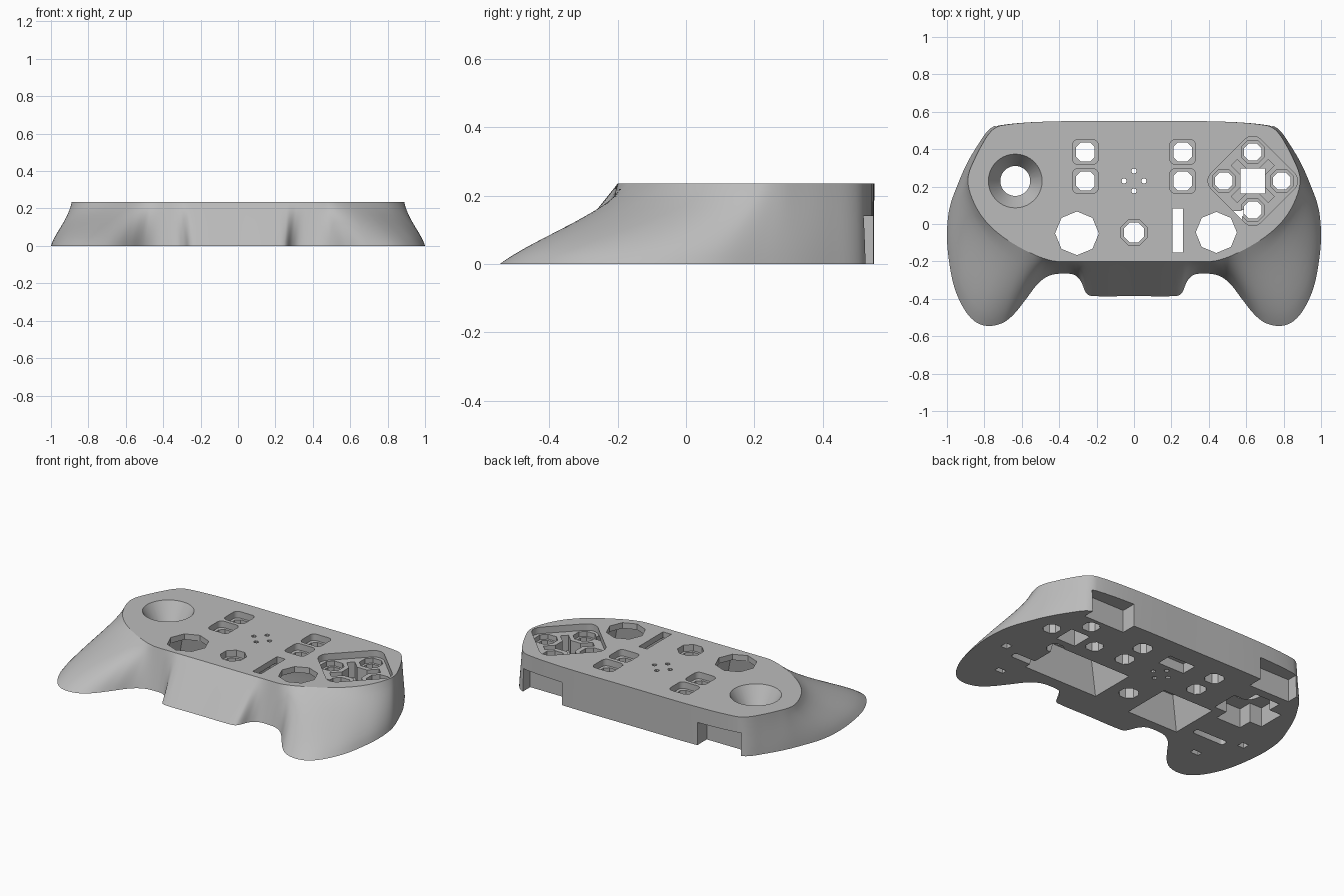
import bpy, bmesh, math
from mathutils import Vector

if "Cube" in bpy.data.objects:
    bpy.data.objects.remove(bpy.data.objects["Cube"])

H = 0.235          # shell height
STEPS, LAYERS = 5, 10

grey = bpy.data.materials.new("shell grey")
grey.use_nodes = True
color = (0.5, 0.5, 0.5, 1)
grey.diffuse_color = color
grey.node_tree.nodes["Principled BSDF"].inputs["Base Color"].default_value = color


def make_object(name, bm):
    bmesh.ops.recalc_face_normals(bm, faces=bm.faces)
    mesh = bpy.data.meshes.new(name)
    bm.to_mesh(mesh)
    bm.free()
    mesh.materials.append(grey)
    obj = bpy.data.objects.new(name, mesh)
    bpy.context.collection.objects.link(obj)
    return obj


def loft(name, rings):
    """Closed solid through equal-length rings of 3D points."""
    bm = bmesh.new()
    loops = [[bm.verts.new(p) for p in ring] for ring in rings]
    n = len(loops[0])
    for a, b in zip(loops, loops[1:]):
        for i in range(n):
            j = (i + 1) % n
            bm.faces.new((a[i], a[j], b[j], b[i]))
    bm.faces.new(loops[0])
    bm.faces.new(loops[-1])
    return make_object(name, bm)


# Half outline, front centre to back centre: base x, base y, top x, top y
half = (
    (0, -.385, 0, -.2), (.225, -.385, .22, -.2), (.255, -.37, .27, -.2),
    (.285, -.305, .31, -.2), (.32, -.272, .35, -.2), (.38, -.265, .39, -.2),
    (.45, -.275, .43, -.198), (.51, -.315, .47, -.188), (.58, -.405, .51, -.174),
    (.645, -.485, .55, -.156), (.705, -.53, .585, -.139), (.78, -.545, .625, -.117),
    (.845, -.525, .665, -.093), (.905, -.46, .71, -.062), (.96, -.34, .765, -.015),
    (.99, -.19, .82, .05), (1, -.05, .865, .135), (.985, .09, .888, .22),
    (.935, .23, .882, .275), (.89, .33, .86, .33), (.83, .43, .818, .415),
    (.775, .505, .765, .495), (.72, .53, .71, .527),
    (.45, .548, .45, .548), (0, .55, 0, .55))


def smooth_path(pts):
    last = len(pts) - 1
    tans = [(pts[min(i + 1, last)] - pts[max(i - 1, 0)]).normalized()
            for i in range(last + 1)]
    path = []
    for i in range(last):
        a, b = pts[i], pts[i + 1]
        d = (b - a).length
        for k in range(STEPS):
            t = k / STEPS
            s = t * t * (3 - 2 * t)
            path.append(a * (1 - s) + b * s + tans[i] * d * t * (1 - t) ** 2
                        - tans[i + 1] * d * t * t * (1 - t))
    return path + [pts[-1]]


def closed_outline(pts):
    side = smooth_path([Vector(p) for p in pts])
    return side + [Vector((-p.x, p.y)) for p in side[-2:0:-1]]


# Main shell: the flanks get a gentle S profile, the front stays straight
base = closed_outline([p[:2] for p in half])
top = closed_outline([p[2:] for p in half])
rings = []
for k in range(LAYERS + 1):
    t = k / LAYERS
    ease = t * t * (3 - 2 * t)
    ring = []
    for b, p in zip(base, top):
        w = 0.5 * min(1, max(0, (abs(b.x) - .6) / .35))
        q = b.lerp(p, t + (ease - t) * w)
        ring.append((q.x, q.y, H * t))
    rings.append(ring)
shell = loft("controller_shell", rings)


def polygon(n, r, turn=0):
    return [(r * math.cos(math.tau * i / n + turn), r * math.sin(math.tau * i / n + turn))
            for i in range(n)]


def rounded(hx, hy, r, seg=4, turn=0):
    """Rounded rectangle, turned about its centre."""
    pts = []
    for q, (sx, sy) in enumerate(((1, 1), (-1, 1), (-1, -1), (1, -1))):
        for i in range(seg + 1):
            a = math.pi / 2 * (q + i / seg)
            x = sx * (hx - r) + r * math.cos(a)
            y = sy * (hy - r) + r * math.sin(a)
            pts.append((x * math.cos(turn) - y * math.sin(turn),
                        x * math.sin(turn) + y * math.cos(turn)))
    return pts


def box(hx, hy, turn=0):
    c, s = math.cos(turn), math.sin(turn)
    return [(x * c - y * s, x * s + y * c)
            for x, y in ((hx, hy), (-hx, hy), (-hx, -hy), (hx, -hy))]


def cut(center, low, z0, z1, high=None):
    """Subtract a prism or tapered prism from the shell."""
    cx, cy = center
    cutter = loft("cutter", [[(x + cx, y + cy, z) for x, y in ring]
                             for ring, z in ((low, z0), (high or low, z1))])
    cutter.hide_render = True
    mod = shell.modifiers.new("cut", 'BOOLEAN')
    mod.operation, mod.solver, mod.object = 'DIFFERENCE', 'EXACT', cutter
    bpy.context.view_layer.objects.active = shell
    bpy.ops.object.modifier_apply(modifier=mod.name)
    bpy.data.objects.remove(cutter)


LOW, HIGH = -0.1, 0.4
quarter = math.pi / 4

# Diamond recess around the four face buttons
pad = (.635, .23)
cut(pad, rounded(.187, .187, .06, 5, quarter), .195, HIGH)

# Face button holes with a shallow seat
for i in range(4):
    x = pad[0] + .155 * round(math.cos(i * math.pi / 2))
    y = pad[1] + .155 * round(math.sin(i * math.pi / 2))
    cut((x, y), rounded(.06, .06, .032, 1), .165, HIGH)
    cut((x, y), rounded(.046, .046, .024, 1), LOW, HIGH)

# Diagonal slots and square opening between the face buttons
for turn in (quarter, -quarter):
    cut(pad, box(.14, .023, turn), .1, HIGH)
cut(pad, box(.066, .066), LOW, HIGH)

# Small button holes
for x in (-.26, .26):
    for y in (.23, .385):
        cut((x, y), rounded(.068, .066, .028), .195, HIGH)
        cut((x, y), rounded(.05, .05, .024, 1), LOW, HIGH)
cut((0, -.045), polygon(8, .075, quarter / 2), .195, HIGH)
cut((0, -.045), polygon(8, .058, quarter / 2), LOW, HIGH)

# Pin holes
for x, y in ((.053, 0), (-.053, 0), (0, .053), (0, -.053)):
    cut((x, .23 + y), polygon(8, .014), LOW, HIGH)

# Thumbstick bowl, opening and cross-shaped pocket beneath
stick = (-.635, .23)
cut(stick, polygon(40, .08), .13, H + .01, polygon(40, .15))
cut(stick, polygon(40, .08), LOW, HIGH)
cut(stick, box(.17, .085), LOW, .12)
cut(stick, box(.085, .17), LOW, .12)

# Octagonal trackpad openings over tapered pockets
cut((-.305, -.05), polygon(8, .117), .1, HIGH)
cut((-.305, -.05), box(.175, .155), -.001, .2, box(.118, .118))
cut((.44, -.045), polygon(8, .11), .1, HIGH)
cut((.375, -.045), box(.255, .145), -.001, .2, box(.2, .115))
cut((.235, -.035), box(.028, .118), .1, HIGH)

# Underside rectangular pocket
cut((0, .37), box(.09, .05), LOW, .06)

# Mirrored details: shoulder notches and underside grip sockets
for s in (-1, 1):
    cut((s * .6, .525), box(.14, .07), LOW, .14)
    cut((s * .66, -.13), rounded(.11, .022, .018), LOW, .06)
    cut((s * .71, -.31), box(.028, .016), LOW, .05)
    cut((s * .86, -.08), box(.022, .022), LOW, .05)

# Smooth sides, crisp edges
bpy.ops.object.select_all(action='DESELECT')
shell.select_set(True)
bpy.context.view_layer.objects.active = shell
bpy.ops.object.shade_smooth_by_angle(angle=math.radians(30))
